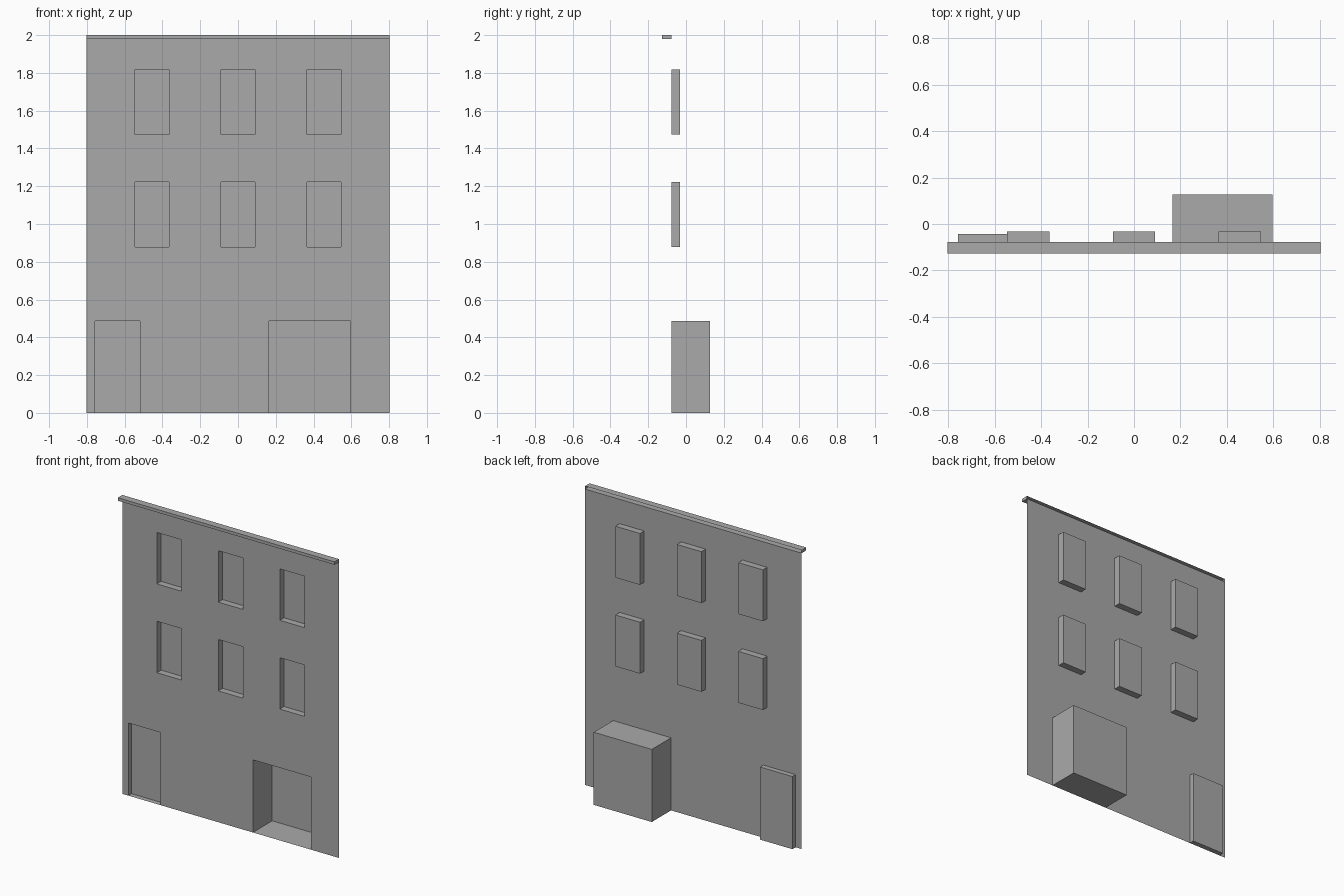
import bpy
import bmesh

cube = bpy.data.objects.get("Cube")
if cube:
    bpy.data.objects.remove(cube, do_unlink=True)

WALL_Y = -0.078
HALF_W = 0.802
WALL_TOP = 1.98

# Single plaster grey
plaster = bpy.data.materials.new("plaster_grey")
plaster.use_nodes = True
grey = (0.4, 0.4, 0.4, 1)
plaster.diffuse_color = grey
plaster.node_tree.nodes["Principled BSDF"].inputs["Base Color"].default_value = grey


def finish(name, bm):
    mesh = bpy.data.meshes.new(name)
    bm.to_mesh(mesh)
    bm.free()
    mesh.materials.append(plaster)
    obj = bpy.data.objects.new(name, mesh)
    bpy.context.collection.objects.link(obj)
    return obj


def ring(bm, x0, x1, z0, z1, y):
    return [bm.verts.new((x, y, z)) for x, z in ((x0, z0), (x1, z0), (x1, z1), (x0, z1))]


def open_box(name, x0, x1, z0, z1, cap_y):
    """Five-sided box from the wall plane to cap_y, open at the wall."""
    bm = bmesh.new()
    rim = ring(bm, x0, x1, z0, z1, WALL_Y)
    cap = ring(bm, x0, x1, z0, z1, cap_y)
    bm.faces.new(cap)
    for i in range(4):
        j = (i + 1) % 4
        bm.faces.new((rim[i], rim[j], cap[j], cap[i]))
    return finish(name, bm)


# Openings: name, x range, z range, back plane
openings = [
    ("door_recess", -0.757, -0.518, 0, 0.486, -0.044),
    ("garage_recess", 0.165, 0.595, 0, 0.486, 0.126),
]
for floor, z0 in (("middle", 0.879), ("upper", 1.473)):
    for side, cx in (("right", -0.455), ("centre", 0), ("left", 0.455)):
        openings.append((f"{floor}_{side}_window_recess",
                         cx - 0.091, cx + 0.091, z0, z0 + 0.344, -0.033))

# Front wall: one sheet, sliced along the opening edges and pierced
bm = bmesh.new()
bm.faces.new(ring(bm, -HALF_W, HALF_W, 0, WALL_TOP, WALL_Y))
x_cuts = {x for o in openings for x in o[1:3]}
z_cuts = {z for o in openings for z in o[3:5] if z > 0}
cuts = [((x, 0, 0), (1, 0, 0)) for x in x_cuts] + [((0, 0, z), (0, 0, 1)) for z in z_cuts]
for point, normal in cuts:
    bmesh.ops.bisect_plane(bm, geom=bm.verts[:] + bm.edges[:] + bm.faces[:],
                           dist=1e-6, plane_co=point, plane_no=normal)
holes = []
for face in bm.faces:
    c = face.calc_center_median()
    if any(x0 < c.x < x1 and z0 < c.z < z1 for _, x0, x1, z0, z1, _ in openings):
        holes.append(face)
bmesh.ops.delete(bm, geom=holes, context='FACES')
finish("front_wall", bm)

# Recesses behind the openings
for opening in openings:
    open_box(*opening)

# Cornice projecting forward, hollow at the back
open_box("cornice", -HALF_W, HALF_W, WALL_TOP, 2.0, -0.126)
